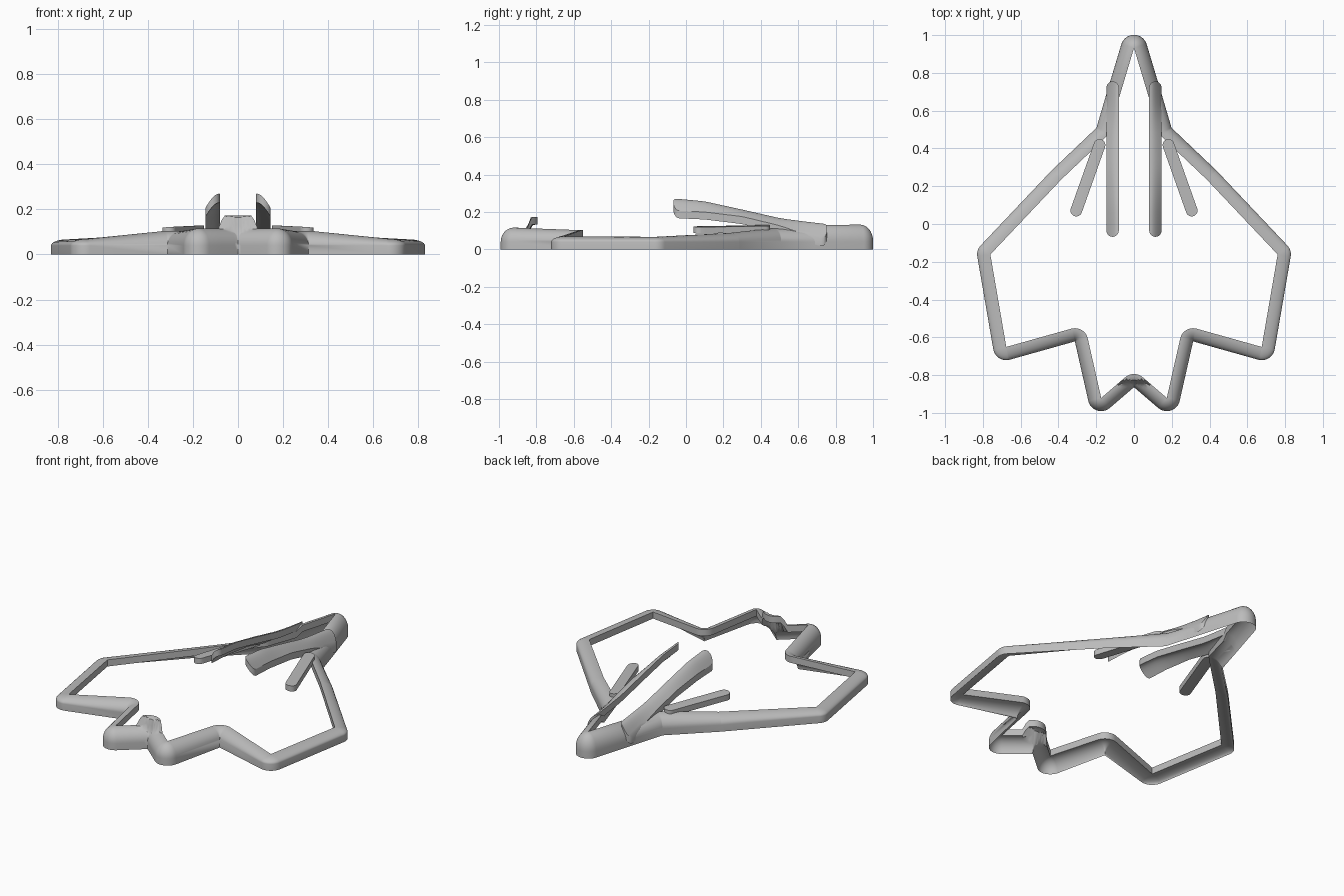
import bpy, bmesh, math
from mathutils import Vector

cube = bpy.data.objects.get("Cube")
if cube:
    bpy.data.objects.remove(cube, do_unlink=True)

grey = bpy.data.materials.new("plain_grey")
grey.use_nodes = True
COLOR = (0.5, 0.5, 0.5, 1)
grey.diffuse_color = COLOR
grey.node_tree.nodes["Principled BSDF"].inputs["Base Color"].default_value = COLOR

R = 0.035      # half width of the outline band
THICK = 0.04   # vertical thickness of the curved plate


def loft(name, rings, closed):
    """Skin a list of equal-length rings into one solid object."""
    bm = bmesh.new()
    grid = [[bm.verts.new(p) for p in ring] for ring in rings]
    count, size = len(grid), len(grid[0])
    for i in range(count if closed else count - 1):
        a, b = grid[i], grid[(i + 1) % count]
        for j in range(size):
            k = (j + 1) % size
            bm.faces.new((a[j], a[k], b[k], b[j]))
    if not closed:
        bm.faces.new(grid[0])
        bm.faces.new(grid[-1])
    bmesh.ops.remove_doubles(bm, verts=bm.verts, dist=0.0002)
    bmesh.ops.recalc_face_normals(bm, faces=bm.faces)
    mesh = bpy.data.meshes.new(name)
    bm.to_mesh(mesh)
    bm.free()
    mesh.materials.append(grey)
    for face in mesh.polygons:
        face.use_smooth = True
    mesh.set_sharp_from_angle(angle=math.radians(32))
    obj = bpy.data.objects.new(name, mesh)
    bpy.context.collection.objects.link(obj)


def plate_ring(tops, thickness):
    """Close a row of top points with the same row lowered."""
    return tops + [(x, y, z - thickness) for x, y, z in reversed(tops)]


def tail_bump(x, y):
    """Raised lip on the inner side of the rear notch."""
    if abs(x) > 0.09 or y > -0.7:
        return 0
    return 0.058 * min(1, max(0, (y + 0.842) / 0.012))


# Outline band: half path as (x, y, inner height), nose to tail, then mirrored
half = [(0, 1.053, 0.132), (0.1, 0.72, 0.13), (0.112, 0.68, 0.105),
        (0.168, 0.49, 0.112), (0.41, 0.26, 0.088), (0.798, -0.15, 0.067),
        (0.704, -0.695, 0.069), (0.287, -0.578, 0.104), (0.195, -0.985, 0.116),
        (0, -0.818, 0.115)]
# extra stops along the notch arms carry the bump
half[-1:-1] = [(x, -0.818 - x * 0.856, 0.115) for x in (0.095, 0.08, 0.065, 0.05, 0.036)]
path = half + [(-x, y, h) for x, y, h in reversed(half[1:-1])]

rings = []
for i, (x, y, height) in enumerate(path):
    p = Vector((x, y))
    before = (p - Vector(path[i - 1][:2])).normalized()
    after = (Vector(path[(i + 1) % len(path)][:2]) - p).normalized()
    n1, n2 = Vector((-before.y, before.x)), Vector((-after.y, after.x))
    turn = math.atan2(before.x * after.y - before.y * after.x, before.dot(after))
    # sharp on the inside of each bend, full-width arc on the outside
    edge = -R if turn < 0 else R
    pivot = p + (n1 + n2) / (1 + n1.dot(n2)) * edge
    steps = max(1, round(abs(turn) / 0.15))
    for s in range(steps + 1):
        a = turn * s / steps
        fan = Vector((n1.x * math.cos(a) - n1.y * math.sin(a),
                      n1.x * math.sin(a) + n1.y * math.cos(a)))
        tops = []
        for k in range(11):
            b = math.pi / 2 * k / 10
            q = pivot + fan * (2 * R * math.cos(b) - R - edge)
            z = THICK + (height - THICK) * math.sin(b)
            tops.append((q.x, q.y, z + tail_bump(q.x, q.y)))
        rings.append(plate_ring(tops, THICK))
loft("outline_band", rings, True)


def blend(table, u):
    """Linear lookup in rows of (u, value, value)."""
    for a, b in zip(table, table[1:]):
        if u <= b[0]:
            f = (u - a[0]) / (b[0] - a[0])
            return [m + (n - m) * f for m, n in zip(a[1:], b[1:])]
    return table[-1][1:]


def strut(name, start, end, radius, heights, side, thickness):
    """Plate with round ends; heights rows are (u, inner top, outer top)."""
    start, end = Vector(start), Vector(end)
    length = (end - start).length
    along = (end - start) / length
    out = Vector((along.y, -along.x))
    cap = [radius * (1 - math.cos(math.pi / 2 * i / 6)) for i in range(7)]
    body = [radius + (length - 2 * radius) * i / 16 for i in range(1, 16)]
    rows = []
    for s in cap + body + [length - c for c in reversed(cap)]:
        gap = max(0, radius - min(s, length - s))
        w = max(0.001, math.sqrt(max(0, radius ** 2 - gap ** 2)))
        inner, outer = blend(heights, s / length)
        tops = []
        for k in range(7):
            t = w * (1 - k / 3)
            q = start + along * s + out * t
            rise = math.sin(math.pi / 4 * (1 - t / radius))
            tops.append((side * q.x, q.y, outer + (inner - outer) * rise))
        rows.append(plate_ring(tops, thickness))
    loft(name, rows, False)


# Raised struts, mirrored left and right
long_heights = [(0, 0.272, 0.207), (0.2, 0.257, 0.2), (0.45, 0.212, 0.175),
                (0.7, 0.165, 0.125), (0.87, 0.147, 0.075), (1, 0.135, 0.05)]
short_heights = [(0, 0.123, 0.118), (1, 0.13, 0.125)]
for label, side in (("left", 1), ("right", -1)):
    strut(label + "_long_strut", (0.113, -0.068), (0.113, 0.755), 0.0325,
          long_heights, side, THICK)
    strut(label + "_short_strut", (0.316, 0.042), (0.172, 0.447), 0.031,
          short_heights, side, 0.034)
